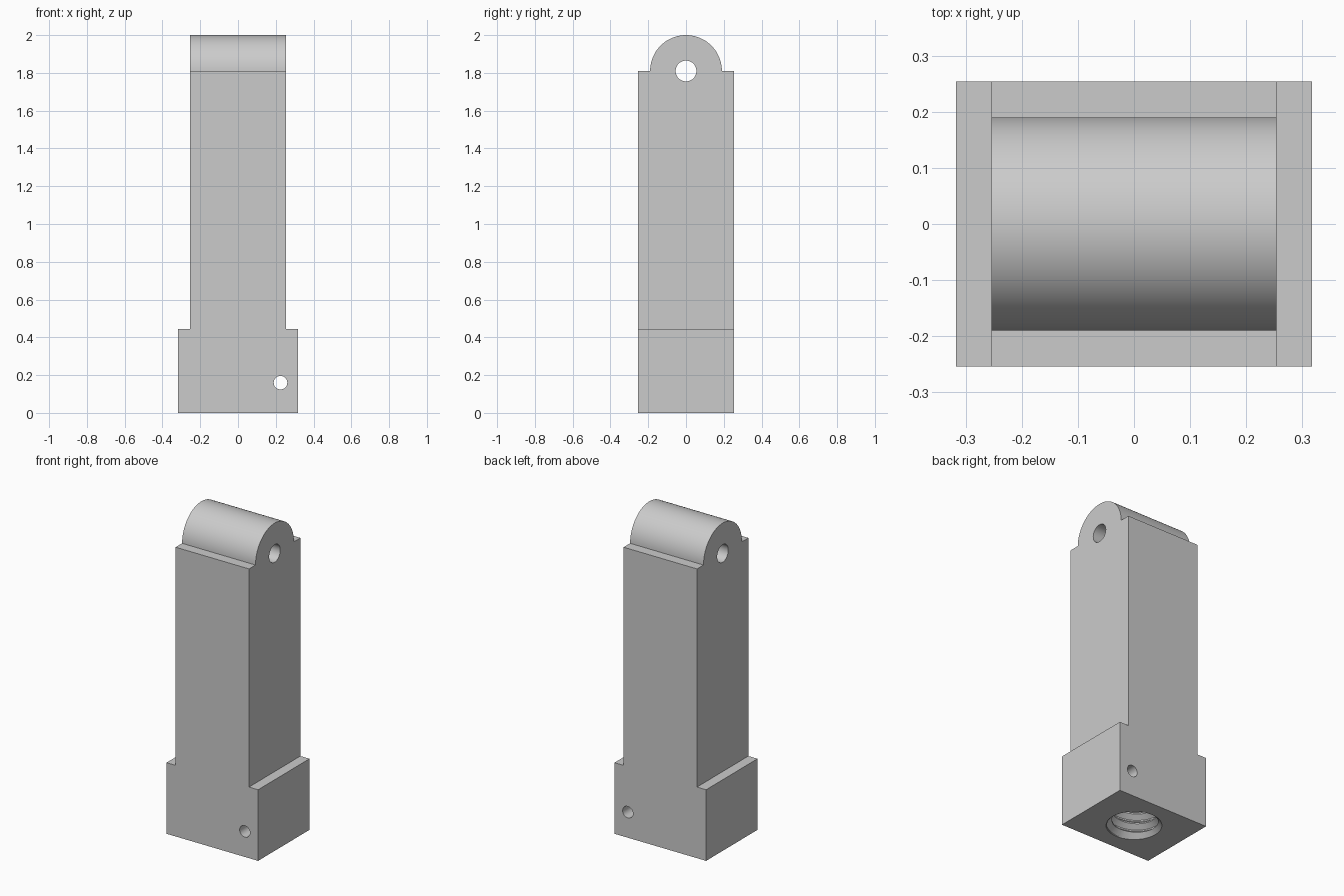
import bpy, bmesh, math

cube = bpy.data.objects.get("Cube")
if cube:
    bpy.data.objects.remove(cube, do_unlink=True)

HALF_W, HALF_D = 0.317, 0.254      # foot half width, half depth
SHAFT_W = 0.254                    # shaft half width
STEP_Z, SHOULDER_Z, TOP_R = 0.445, 1.81, 0.19

grey = bpy.data.materials.new("plain grey")
grey.use_nodes = True
colour = (0.6, 0.6, 0.6, 1)
grey.diffuse_color = colour
grey.node_tree.nodes["Principled BSDF"].inputs["Base Color"].default_value = colour


def make_object(name, bm):
    bmesh.ops.recalc_face_normals(bm, faces=bm.faces)
    mesh = bpy.data.meshes.new(name)
    bm.to_mesh(mesh)
    bm.free()
    mesh.materials.append(grey)
    obj = bpy.data.objects.new(name, mesh)
    bpy.context.collection.objects.link(obj)
    return obj


def prism(name, outline, axis, start, end):
    """Extrude a 2D outline along x, y or z."""
    def place(p, t):
        point = list(p)
        point.insert("xyz".index(axis), t)
        return point
    bm = bmesh.new()
    face = bm.faces.new([bm.verts.new(place(p, start)) for p in outline])
    new = bmesh.ops.extrude_face_region(bm, geom=[face])["geom"]
    for v in new:
        if isinstance(v, bmesh.types.BMVert):
            v.co["xyz".index(axis)] = end
    return make_object(name, bm)


def arc(centre, radius, start, sweep, steps):
    angles = [start + sweep * i / steps for i in range(steps + 1)]
    return [(centre[0] + radius * math.cos(a), centre[1] + radius * math.sin(a)) for a in angles]


def circle(centre, radius, steps=48):
    return arc(centre, radius, 0, math.tau, steps)[:-1]


def thread_cutter(name, minor, major, pitch, turns, sides=48):
    """Solid screw with a helical ridge, starting below the floor."""
    profile = [(0, minor), (0.12, minor), (0.5, major), (0.62, major)]
    per = len(profile)
    rows = turns * per
    bm = bmesh.new()
    verts = {}

    def vert(k, j):
        if j == sides:
            k, j = k + per, 0
        if (k, j) not in verts:
            offset, r = profile[k % per]
            a = math.tau * j / sides
            z = pitch * (k // per + offset + j / sides - 2.3)
            verts[k, j] = bm.verts.new((r * math.cos(a), r * math.sin(a), z))
        return verts[k, j]

    for k in range(rows):
        for j in range(sides):
            bm.faces.new([vert(k, j), vert(k, j + 1), vert(k + 1, j + 1), vert(k + 1, j)])
    # close both ends with fans around the helical rim
    for k in (0, rows):
        rim = [vert(k, j) for j in range(sides)] + [vert(k + i, 0) for i in range(per, 0, -1)]
        hub = bm.verts.new((0, 0, pitch * (k / per - 1.8)))
        for a, b in zip(rim, rim[1:] + rim[:1]):
            bm.faces.new([a, b, hub])
    return make_object(name, bm)


# body: side profile with a rounded top, extruded across the width
side = [(-HALF_D, 0), (HALF_D, 0), (HALF_D, SHOULDER_Z)]
side += arc((0, SHOULDER_Z), TOP_R, 0, math.pi, 48) + [(-HALF_D, SHOULDER_Z)]
body = prism("post_body", side, "x", -HALF_W, HALF_W)

cutters = []
# shoulders: trim the shaft narrower than the foot
for s, label in ((1, "left"), (-1, "right")):
    a, b = s * SHAFT_W, s * 0.5
    cutters.append(prism(label + "_shoulder_cutter",
                         [(a, STEP_Z), (b, STEP_Z), (b, 2.2), (a, 2.2)], "y", -0.5, 0.5))
# pin hole through the rounded top, small hole through the foot
cutters.append(prism("pin_hole_cutter", circle((0, SHOULDER_Z), 0.055), "x", -0.5, 0.5))
cutters.append(prism("foot_hole_cutter", circle((0.225, 0.16), 0.036, 32), "y", -0.5, 0.5))
# threaded socket in the underside with a chamfered mouth
cutters.append(thread_cutter("thread_cutter", 0.125, 0.155, 0.063, 8))
cone = bmesh.new()
bmesh.ops.create_cone(cone, cap_ends=True, segments=48, radius1=0.178, radius2=0.118, depth=0.06)
bmesh.ops.translate(cone, verts=cone.verts, vec=(0, 0, 0.01))
cutters.append(make_object("socket_mouth_cutter", cone))

bpy.ops.object.select_all(action="DESELECT")
body.select_set(True)
bpy.context.view_layer.objects.active = body
for cutter in cutters:
    cutter.hide_render = True
    mod = body.modifiers.new(cutter.name, "BOOLEAN")
    mod.operation, mod.solver, mod.object = "DIFFERENCE", "EXACT", cutter
    bpy.ops.object.modifier_apply(modifier=mod.name)
    bpy.data.objects.remove(cutter, do_unlink=True)

bpy.ops.object.shade_smooth_by_angle(angle=math.radians(25))
